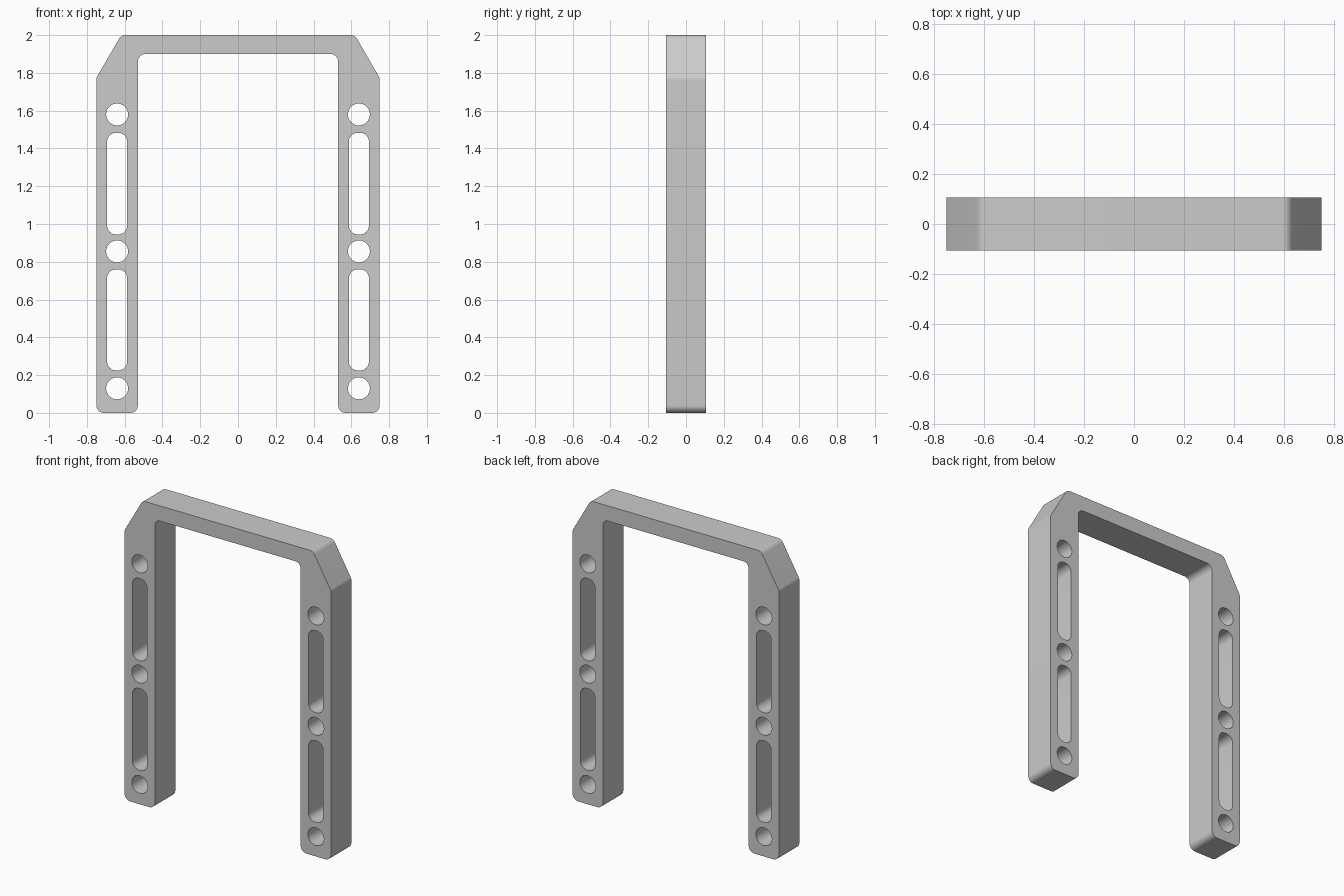
import bpy, bmesh, math
from mathutils import Vector

HALF_DEPTH = 0.106

cube = bpy.data.objects.get("Cube")
if cube:
    bpy.data.objects.remove(cube, do_unlink=True)

grey = bpy.data.materials.new("plain grey")
grey.use_nodes = True
colour = (0.6, 0.6, 0.6, 1)
grey.diffuse_color = colour
grey.node_tree.nodes["Principled BSDF"].inputs["Base Color"].default_value = colour


def rounded(corners, radius, steps=8):
    """Closed outline with every corner replaced by a tangent arc."""
    pts = [Vector(c) for c in corners]
    out = []
    for i, p in enumerate(pts):
        a = (pts[i - 1] - p).normalized()
        b = (pts[(i + 1) % len(pts)] - p).normalized()
        half = a.angle(b) / 2
        centre = p + (a + b).normalized() * radius / math.sin(half)
        start = p + a * radius / math.tan(half) - centre
        end = p + b * radius / math.tan(half) - centre
        sweep = start.angle(end)
        for k in range(steps + 1):
            t = k / steps
            out.append(centre + (start * math.sin((1 - t) * sweep)
                                 + end * math.sin(t * sweep)) / math.sin(sweep))
    return out


def circle(x, z, r, n=40):
    return [Vector((x + r * math.cos(math.tau * i / n), z + r * math.sin(math.tau * i / n)))
            for i in range(n)]


# Frame outline: two legs, top bar and chamfered shoulders
half = [(0.53, 1.9), (0.53, 0), (0.75, 0), (0.75, 1.773), (0.619, 2)]
outlines = [rounded(half + [(-x, z) for x, z in reversed(half)], 0.04)]

# Round holes and long slots through each leg
for side in (-1, 1):
    x = side * 0.64
    for z in (0.13, 0.855, 1.58):
        outlines.append(circle(x, z, 0.058))
    for low, high in ((0.225, 0.76), (0.945, 1.483)):
        w = 0.053
        outlines.append(rounded([(x - w, low), (x + w, low), (x + w, high), (x - w, high)], 0.047))

# Filled profile extruded to the frame depth
curve = bpy.data.curves.new("frame_profile", "CURVE")
curve.dimensions = "2D"
curve.fill_mode = "BOTH"
curve.extrude = HALF_DEPTH
for outline in outlines:
    spline = curve.splines.new("POLY")
    spline.points.add(len(outline) - 1)
    for point, p in zip(spline.points, outline):
        point.co = (p.x, p.y, 0, 1)
    spline.use_cyclic_u = True

frame = bpy.data.objects.new("arch_frame", curve)
bpy.context.collection.objects.link(frame)
frame.rotation_euler.x = math.pi / 2
bpy.ops.object.select_all(action="DESELECT")
frame.select_set(True)
bpy.context.view_layer.objects.active = frame
bpy.ops.object.convert(target="MESH")
bpy.ops.object.transform_apply(location=False, rotation=True, scale=False)

# Weld the caps to the walls
bm = bmesh.new()
bm.from_mesh(frame.data)
bmesh.ops.remove_doubles(bm, verts=bm.verts, dist=0.0001)
bmesh.ops.recalc_face_normals(bm, faces=bm.faces)
bm.to_mesh(frame.data)
bm.free()

frame.data.materials.clear()
frame.data.materials.append(grey)
bpy.ops.object.shade_smooth_by_angle(angle=math.radians(30))
